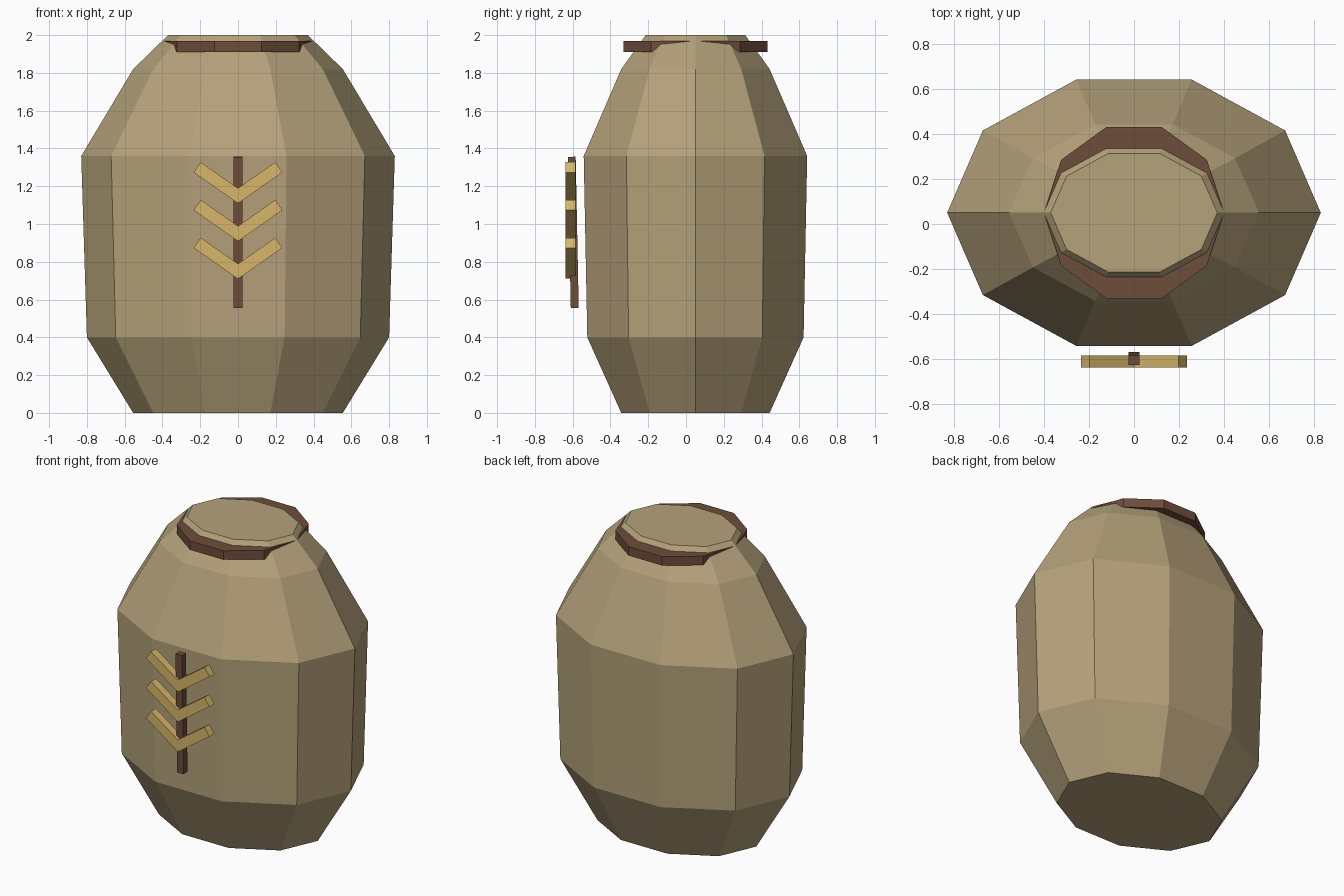
import bpy, bmesh, math
from mathutils import Vector, Matrix

if "Cube" in bpy.data.objects:
    bpy.data.objects.remove(bpy.data.objects["Cube"])


def material(name, rgb):
    m = bpy.data.materials.new(name)
    m.diffuse_color = (*rgb, 1)
    m.use_nodes = True
    m.node_tree.nodes["Principled BSDF"].inputs["Base Color"].default_value = m.diffuse_color
    return m


BURLAP = material("burlap tan", (0.46, 0.36, 0.195))
BROWN = material("dark brown", (0.155, 0.075, 0.043))
GOLD = material("wheat gold", (0.68, 0.47, 0.14))


def finish(bm, name, mat):
    bmesh.ops.recalc_face_normals(bm, faces=bm.faces)
    me = bpy.data.meshes.new(name)
    bm.to_mesh(me)
    bm.free()
    me.materials.append(mat)
    ob = bpy.data.objects.new(name, me)
    bpy.context.collection.objects.link(ob)
    return ob


def lathe(name, rings, mat, sides=10, cy=0.05):
    """Loft elliptical rings (z, rx, ry) into a closed faceted solid."""
    bm = bmesh.new()
    loops = []
    for z, rx, ry in rings:
        angles = [2 * math.pi * i / sides for i in range(sides)]
        loops.append([bm.verts.new((rx * math.cos(a), cy + ry * math.sin(a), z)) for a in angles])
    for lo, hi in zip(loops, loops[1:]):
        for i in range(sides):
            j = (i + 1) % sides
            bm.faces.new((lo[i], lo[j], hi[j], hi[i]))
    bm.faces.new(loops[0])
    bm.faces.new(loops[-1])
    return finish(bm, name, mat)


def box(name, size, loc, rot, mat):
    bm = bmesh.new()
    mtx = Matrix.Translation(loc) @ rot @ Matrix.Diagonal((*size, 1))
    bmesh.ops.create_cube(bm, size=1, matrix=mtx)
    return finish(bm, name, mat)


# Sack body
lathe("sack_body", [(0, 0.555, 0.413), (0.40, 0.80, 0.602), (1.36, 0.83, 0.622),
                    (1.82, 0.555, 0.413), (2.0, 0.37, 0.277)], BURLAP)

# Round tie around the oval neck
lathe("neck_tie", [(1.91, 0.40, 0.40), (1.97, 0.40, 0.40)], BROWN)

# Wheat stalk, leaning slightly forward
box("wheat_stalk", (0.048, 0.042, 0.8), Vector((0, -0.597, 0.956)),
    Matrix.Rotation(0.02, 4, 'X'), BROWN)

# Three mirrored pairs of wheat ears
for row in range(3):
    for side, label in ((1, "right"), (-1, "left")):
        box(f"wheat_ear_{label}_{row + 1}", (0.283, 0.052, 0.066),
            Vector((side * 0.10, -0.611, 1.219 - 0.2 * row)),
            Matrix.Rotation(-side * math.radians(35), 4, 'Y'), GOLD)
